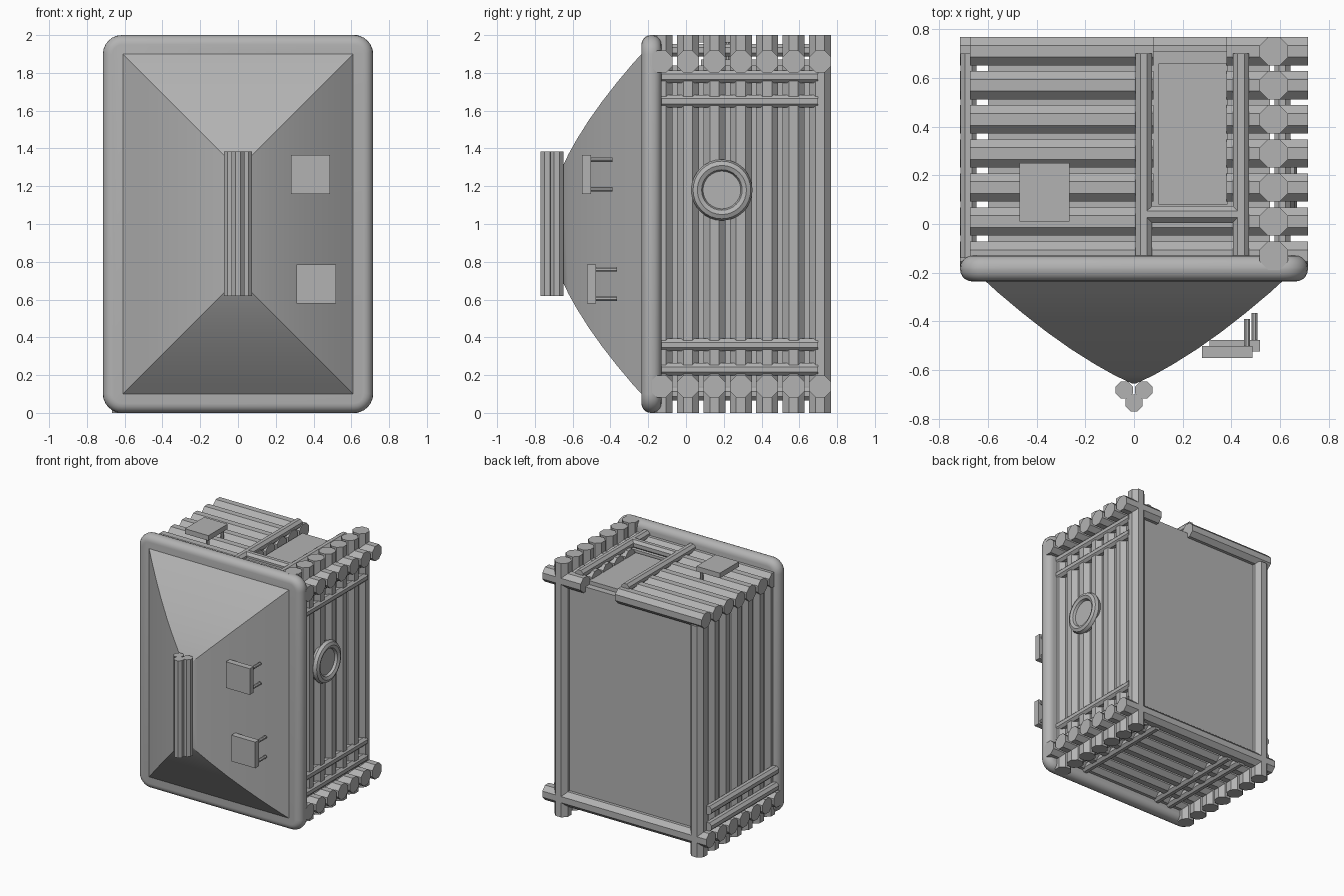
import bpy, bmesh, math
from mathutils import Vector

cube = bpy.data.objects.get("Cube")
if cube:
    bpy.data.objects.remove(cube)

grey = bpy.data.materials.new("plain_grey")
grey.use_nodes = True
colour = (0.45, 0.45, 0.45, 1)
grey.diffuse_color = colour
grey.node_tree.nodes["Principled BSDF"].inputs["Base Color"].default_value = colour


def finish(name, bm, smooth=False):
    bmesh.ops.recalc_face_normals(bm, faces=bm.faces)
    mesh = bpy.data.meshes.new(name)
    bm.to_mesh(mesh)
    bm.free()
    mesh.materials.append(grey)
    obj = bpy.data.objects.new(name, mesh)
    bpy.context.collection.objects.link(obj)
    if smooth:
        bpy.ops.object.select_all(action="DESELECT")
        obj.select_set(True)
        bpy.context.view_layer.objects.active = obj
        bpy.ops.object.shade_smooth_by_angle(angle=math.radians(30))
    return obj


def log(name, start, end, radius, sides=8):
    """Flat-sided log between two points."""
    a, b = Vector(start), Vector(end)
    bm = bmesh.new()
    bmesh.ops.create_cone(bm, cap_ends=True, segments=sides, radius1=radius,
                          radius2=radius, depth=(b - a).length)
    half = math.pi / sides
    bmesh.ops.rotate(bm, verts=bm.verts, matrix=Vector((1, 0)).to_3d().rotation_difference(
        Vector((math.cos(half), math.sin(half), 0))).to_matrix())
    bm.transform((b - a).to_track_quat("Z", "Y").to_matrix().to_4x4())
    bmesh.ops.translate(bm, verts=bm.verts, vec=(a + b) / 2)
    return finish(name, bm)


def box(name, low, high):
    lo, hi = Vector(low), Vector(high)
    bm = bmesh.new()
    bmesh.ops.create_cube(bm, size=1)
    bmesh.ops.scale(bm, verts=bm.verts, vec=hi - lo)
    bmesh.ops.translate(bm, verts=bm.verts, vec=(lo + hi) / 2)
    return finish(name, bm)


# Inner body with a flat floor
box("cabin_body", (-0.6, -0.15, 0.14), (0.56, 0.71, 1.84))

# Four walls of stacked logs, with a gap for the door
R = 0.063
for i in range(7):
    y = -0.13 + 0.14 * i
    log("right_wall_log", (0.575, y, 0), (0.575, y, 2), R)
    log("left_wall_log", (-0.61, y, 0), (-0.61, y, 1.82), R)
    log("lower_wall_log", (-0.715, y, 0.14), (0.715, y, 0.14), R)
    if y < 0.08:
        log("door_wall_log", (-0.675, y, 1.86), (0.715, y, 1.86), R)
    else:
        log("door_wall_log", (-0.675, y, 1.86), (0.08, y, 1.86), R)
        log("door_wall_log", (0.38, y, 1.86), (0.715, y, 1.86), R)

# Rails that tie the logs together
r = 0.036
for z in (0.23, 0.36, 1.65, 1.78):
    log("right_wall_rail", (0.61, -0.14, z), (0.61, 0.7, z), r)
for z in (0.23, 0.36):
    log("left_wall_rail", (-0.68, -0.14, z), (-0.68, 0.7, z), r)
for x in (-0.45, -0.33, 0.36, 0.48):
    log("lower_wall_rail", (x, -0.14, 0.1), (x, 0.7, 0.1), r)

# Door and its frame
box("door", (0.1, 0.08, 1.83), (0.385, 0.66, 1.87))
for x in (0.04, 0.44):
    log("door_post", (x, -0.14, 1.92), (x, 0.7, 1.92), r)
log("door_lintel", (0.05, 0.04, 1.92), (0.43, 0.04, 1.92), r)

# Square shutter beside the door
box("wall_shutter", (-0.47, 0.01, 1.96), (-0.265, 0.25, 2.0))
for y in (0.04, 0.22):
    log("wall_shutter_peg", (-0.29, y, 1.86), (-0.29, y, 1.97), 0.013)

# Round window: glass disc and ring
log("window_glass", (0.6, 0.19, 1.18), (0.64, 0.19, 1.18), 0.11, 32)
bm = bmesh.new()
section = [bm.verts.new((0.635 + 0.035 * math.cos(math.tau * k / 8), 0.19,
                         1.18 + 0.13 + 0.032 * math.sin(math.tau * k / 8))) for k in range(8)]
edges = [bm.edges.new((section[k - 1], section[k])) for k in range(8)]
bmesh.ops.spin(bm, geom=section + edges, cent=(0.635, 0.19, 1.18), axis=(1, 0, 0),
               angle=math.tau, steps=32, use_merge=True)
bmesh.ops.remove_doubles(bm, verts=bm.verts, dist=0.0005)
finish("window_ring", bm, True)

# Rounded roof rim
bm = bmesh.new()
bmesh.ops.create_cube(bm, size=1)
bmesh.ops.scale(bm, verts=bm.verts, vec=(1.43, 0.106, 2))
bmesh.ops.translate(bm, verts=bm.verts, vec=(0, -0.183, 1))
corners = [e for e in bm.edges if abs(e.verts[0].co.y - e.verts[1].co.y) > 0.05]
bmesh.ops.bevel(bm, geom=corners, offset=0.1, segments=6, profile=0.5, affect="EDGES")
outline = [e for e in bm.edges if abs(e.verts[0].co.y - e.verts[1].co.y) < 0.01]
bmesh.ops.bevel(bm, geom=outline, offset=0.05, segments=5, profile=0.5, affect="EDGES")
finish("roof_rim", bm, True)

# Gently bulging hipped roof built from shrinking rectangles
bm = bmesh.new()
rings = []
for inset, y in ((0, -0.19), (0.1, -0.281), (0.2, -0.365), (0.3, -0.443),
                 (0.4, -0.514), (0.5, -0.577), (0.58, -0.622), (0.65, -0.655)):
    w, h = 0.66 - inset, 0.95 - inset
    rings.append([bm.verts.new((sx * w, y, 1 + sz * h))
                  for sx, sz in ((-1, -1), (1, -1), (1, 1), (-1, 1))])
for a, b in zip(rings, rings[1:]):
    for k in range(4):
        bm.faces.new((a[k - 1], a[k], b[k], b[k - 1]))
bm.faces.new(rings[0])
bm.faces.new(rings[-1])
finish("hipped_roof", bm, True)

# Bundle of ridge logs
for x, y in ((-0.04, -0.683), (0.04, -0.683), (0, -0.735)):
    log("ridge_log", (x, y, 0.62), (x, y, 1.385), 0.038)

# Two roof shutters on pegs
for x, y, z in ((0.28, -0.55, 1.16), (0.31, -0.525, 0.58)):
    box("roof_shutter", (x, y, z), (x + 0.208, y + 0.048, z + 0.206))
    for dz in (0.025, 0.18):
        log("roof_shutter_peg", (x + 0.185, y + 0.04, z + dz), (x + 0.185, y + 0.16, z + dz), 0.013)
